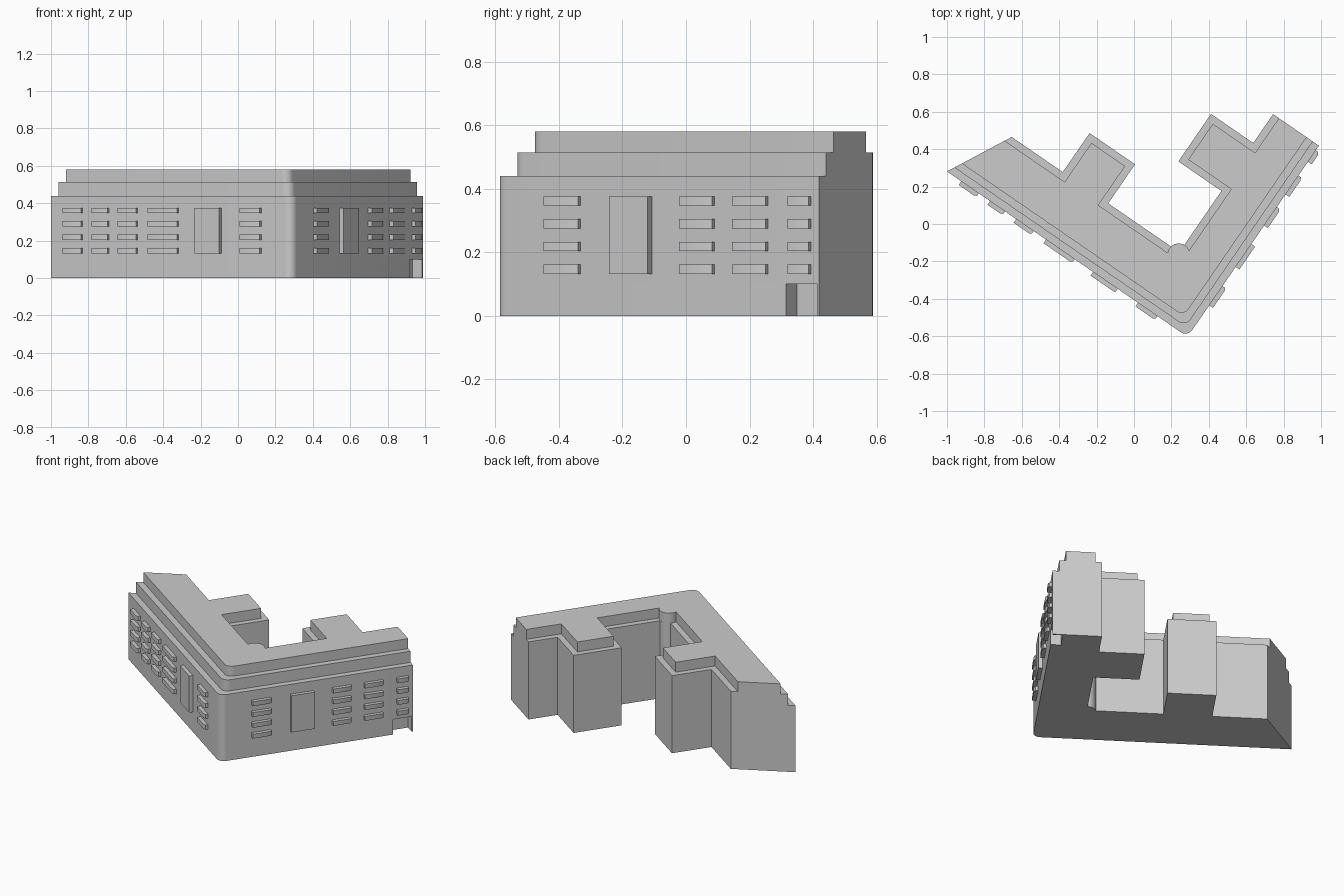
import bpy, bmesh, math
from mathutils import Matrix

if "Cube" in bpy.data.objects:
    bpy.data.objects.remove(bpy.data.objects["Cube"], do_unlink=True)

# Single stone colour
stone = bpy.data.materials.new("light_grey_stone")
stone.use_nodes = True
GREY = (0.6, 0.6, 0.6, 1)
stone.diffuse_color = GREY
stone.node_tree.nodes["Principled BSDF"].inputs["Base Color"].default_value = GREY

# The plan is drawn square to its two street walls, then turned into place
TURN = Matrix.Rotation(math.radians(-34.5), 4, 'Z')
FRONT, EAST, END = -0.335, 0.578, 0.905
WEST, SLANT = -0.9835, 0.52


def add_prisms(name, prisms):
    """Build one object from (outline, bottom, top) prisms."""
    bm = bmesh.new()
    for outline, low, high in prisms:
        base = bm.faces.new([bm.verts.new((u, v, low)) for u, v in outline])
        ext = bmesh.ops.extrude_face_region(bm, geom=[base], use_keep_orig=True)
        for item in ext["geom"]:
            if isinstance(item, bmesh.types.BMVert):
                item.co.z = high
    bmesh.ops.recalc_face_normals(bm, faces=bm.faces)
    bm.transform(TURN)
    mesh = bpy.data.meshes.new(name)
    bm.to_mesh(mesh)
    bm.free()
    mesh.materials.append(stone)
    ob = bpy.data.objects.new(name, mesh)
    bpy.context.collection.objects.link(ob)
    bpy.ops.object.select_all(action='DESELECT')
    ob.select_set(True)
    bpy.context.view_layer.objects.active = ob
    bpy.ops.object.shade_smooth_by_angle(angle=math.radians(30))
    return ob


def arc(cu, cv, r, start, end, steps=8):
    return [(cu + r * math.cos(start + (end - start) * k / steps),
             cv + r * math.sin(start + (end - start) * k / steps))
            for k in range(steps + 1)]


def on_west_end(v):
    return (WEST + SLANT * (v - FRONT), v)


def street(d):
    """Street side with rounded corner, set back by d."""
    r = 0.045
    return ([on_west_end(FRONT + d)]
            + arc(EAST - d - r, FRONT + d + r, r, -math.pi / 2, 0))


def court(i):
    """Courtyard side with two wings and a round stair turret, set in by i."""
    r, cu = 0.06, 0.29
    wall_v, wall_u = 0.013 - i, 0.285 + i
    turret = arc(cu, 0, r, math.acos((wall_u - cu) / r),
                 math.pi - math.asin(wall_v / r), 12)
    return [(0.28 + i, END), (0.28 + i, 0.718 - i), (0.006 + i, 0.718 - i),
            (0.006 + i, 0.41 + i), (wall_u, 0.41 + i)] + turret + [
            (-0.176 - i, wall_v), (-0.176 - i, 0.266 - i),
            (-0.471 + i, 0.266 - i), (-0.471 + i, wall_v), on_west_end(wall_v)]


def floor_plan(d, i, notch=()):
    return street(d) + list(notch) + [(EAST - d, END)] + court(i)


# Main body, with an entrance recess near the east end
inner = EAST - 0.062
recess = [(EAST, 0.779), (inner, 0.779), (inner, 0.897), (EAST, 0.897)]
add_prisms("main_body", [(floor_plan(0, 0, recess), 0, 0.1),
                         (floor_plan(0, 0), 0.1, 0.44)])

# Stepped upper storeys
add_prisms("middle_storey", [(floor_plan(0.04, 0), 0.44, 0.514)])
add_prisms("top_storey", [(floor_plan(0.08, 0.038), 0.514, 0.58)])


def front_wall(a, d):
    return (a, FRONT - d)


def east_wall(a, d):
    return (EAST + d, a)


def bay(wall, a, b, cut):
    """Plan of a projecting bay, with its far outer corner cut off."""
    d = 0.024
    corner = [(b, d - 0.008), (b - 0.014, d)] if cut else [(b, d)]
    return [wall(*p) for p in [(a, -0.01), (b, -0.01)] + corner + [(a, d)]]


# Four rows of window bays and one tall panel on each street wall
front_columns = [(-0.891, -0.777), (-0.704, -0.607), (-0.534, -0.421),
                 (-0.34, -0.155), (0.256, 0.382)]
east_columns = [(-0.13, -0.005), (0.387, 0.507), (0.59, 0.711), (0.801, 0.875)]
rows = [0.132 + 0.0715 * k for k in range(4)]

for side, wall, columns, panel in (
        ("front", front_wall, front_columns, (-0.035, 0.124)),
        ("east", east_wall, east_columns, (0.119, 0.267))):
    add_prisms(side + "_window_bays",
               [(bay(wall, a, b, True), z, z + 0.029)
                for a, b in columns for z in rows])
    add_prisms(side + "_tall_panel", [(bay(wall, *panel, False), 0.132, 0.375)])
